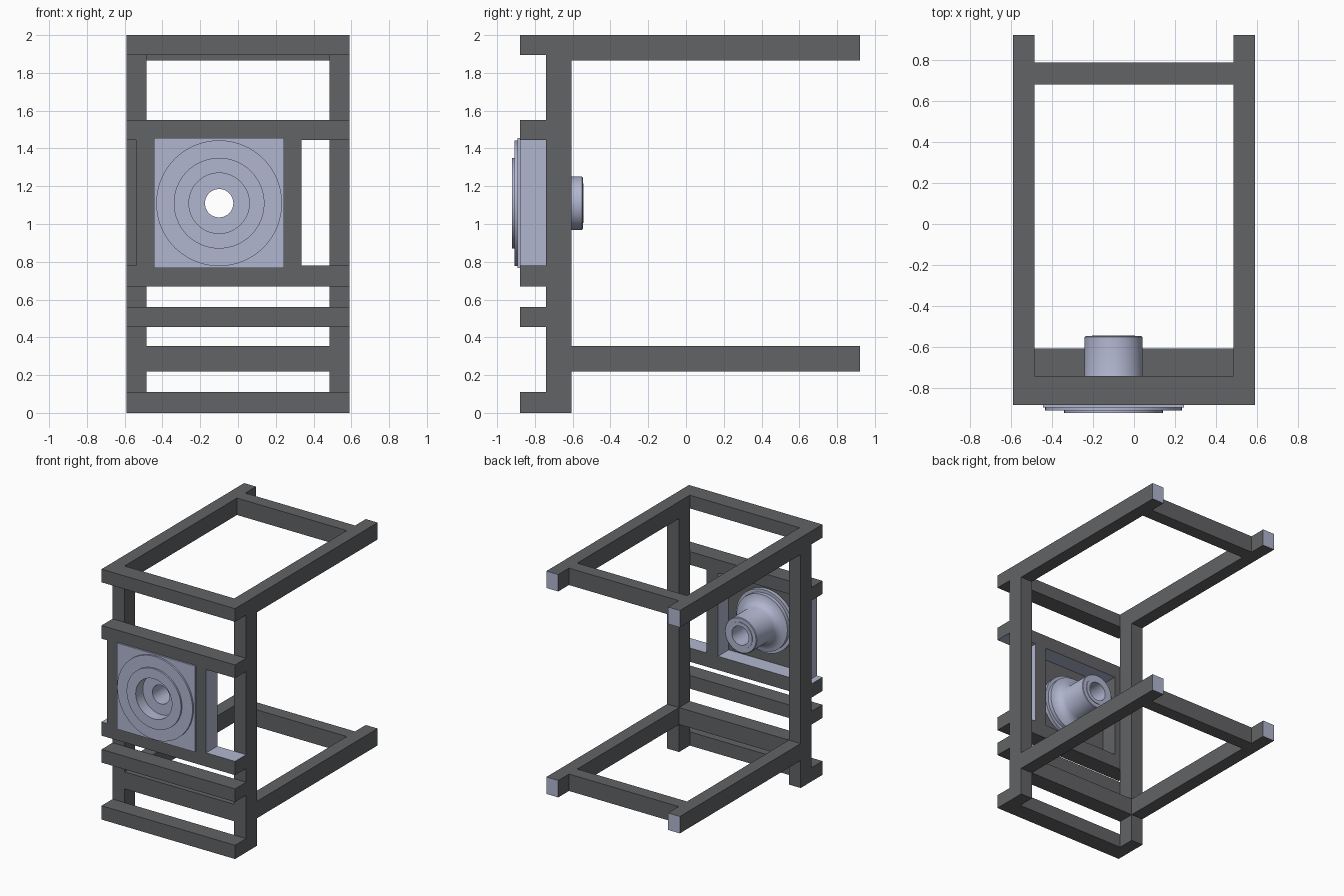
import bpy, bmesh, math
from mathutils import Vector

if "Cube" in bpy.data.objects:
    bpy.data.objects.remove(bpy.data.objects["Cube"])


def material(name, rgb):
    m = bpy.data.materials.new(name)
    m.diffuse_color = (*rgb, 1)
    m.use_nodes = True
    m.node_tree.nodes["Principled BSDF"].inputs["Base Color"].default_value = m.diffuse_color
    return m


DARK = material("dark_paint", (0.122, 0.125, 0.133))
LIGHT = material("bare_steel", (0.44, 0.47, 0.63))
HUB_X, HUB_Z = -0.10, 1.11


def finish(name, bm):
    mesh = bpy.data.meshes.new(name)
    bm.to_mesh(mesh)
    bm.free()
    ob = bpy.data.objects.new(name, mesh)
    bpy.context.collection.objects.link(ob)
    mesh.materials.append(DARK)
    mesh.materials.append(LIGHT)
    return ob


def box(name, x, y, z, bare=()):
    """Box from ranges; faces whose normal is listed in bare stay unpainted."""
    bm = bmesh.new()
    bmesh.ops.create_cube(bm, size=1)
    for v in bm.verts:
        v.co = [r[0] if c < 0 else r[1] for c, r in zip(v.co, (x, y, z))]
    bm.normal_update()
    for f in bm.faces:
        f.material_index = int(any(f.normal.dot(Vector(n)) > 0.9 for n in bare))
    return finish(name, bm)


def revolve(name, profile, square=None, steps=64):
    """Closed (radius, y) profile spun about the hub axis.
    Radii equal to square are pushed out to a square outline."""
    bm = bmesh.new()
    rings = []
    for i in range(steps):
        a = 2 * math.pi * i / steps
        c, s = math.cos(a), math.sin(a)
        ring = []
        for r, y in profile:
            if r == square:
                r /= max(abs(c), abs(s))
            ring.append(bm.verts.new((HUB_X + r * c, y, HUB_Z + r * s)))
        rings.append(ring)
    n = len(profile)
    for i in range(steps):
        p, q = rings[i], rings[(i + 1) % steps]
        for j in range(n):
            k = (j + 1) % n
            bm.faces.new((p[j], p[k], q[k], q[j])).material_index = 1
    bmesh.ops.recalc_face_normals(bm, faces=bm.faces[:])
    return finish(name, bm)


W, IN = 0.59, 0.485
FRONT, POST, POST_BACK, BACK = -0.88, -0.74, -0.605, 0.92

# Uprights and long side rails, mirrored left and right
for side, s in (("left", -1), ("right", 1)):
    x = sorted((s * IN, s * W))
    box(side + "_post", x, (POST, POST_BACK), (0, 1.865))
    box(side + "_top_rail", x, (POST, BACK), (1.865, 2), [(0, 1, 0)])
    box(side + "_lower_rail", x, (POST_BACK, BACK), (0.22, 0.355), [(0, 1, 0)])

# Crossbars on the front of the posts
for name, z, bare in (
    ("bottom_crossbar", (0, 0.11), ()),
    ("low_crossbar", (0.455, 0.56), ()),
    ("panel_lower_bar", (0.67, 0.78), [(0, 0, 1)]),
    ("panel_upper_bar", (1.445, 1.55), [(0, 0, -1)]),
    ("top_crossbar", (1.895, 2), ()),
):
    box(name, (-W, W), (FRONT, POST), z, bare)

# Crossbars between the side rails, and one between the posts
box("rear_top_crossbar", (-IN, IN), (0.68, 0.785), (1.865, 2))
box("rear_lower_crossbar", (-IN, IN), (0.68, 0.785), (0.22, 0.355))
box("post_spacer_bar", (-IN, IN), (POST, POST_BACK), (0.22, 0.355))

# Uprights either side of the bearing plate
box("plate_left_upright", (-0.54, -0.435), (FRONT, POST), (0.78, 1.445), [(-1, 0, 0)])
box("plate_right_upright", (0.235, 0.335), (FRONT, POST), (0.78, 1.445),
    [(1, 0, 0), (-1, 0, 0)])

# Square mounting plate with a round hole, painted on the back
plate = revolve("mounting_plate",
                [(0.2, -0.893), (0.344, -0.893), (0.344, -0.875), (0.2, -0.875)],
                square=0.344)
for f in plate.data.polygons:
    if f.normal.y > 0.9:
        f.material_index = 0

# Stepped hub: front discs, counterbore, rear flange and sleeve
hub = revolve("hub", [
    (0.16, -0.92), (0.24, -0.92), (0.24, -0.907), (0.333, -0.907), (0.333, -0.89),
    (0.25, -0.89), (0.25, -0.845), (0.225, -0.845), (0.225, -0.815), (0.205, -0.812),
    (0.175, -0.80), (0.153, -0.78), (0.141, -0.75), (0.141, -0.55), (0.136, -0.546),
    (0.105, -0.546), (0.105, -0.542), (0.075, -0.542), (0.075, -0.83), (0.16, -0.83)])
bpy.context.view_layer.objects.active = hub
hub.select_set(True)
bpy.ops.object.shade_smooth_by_angle(angle=math.radians(30))
